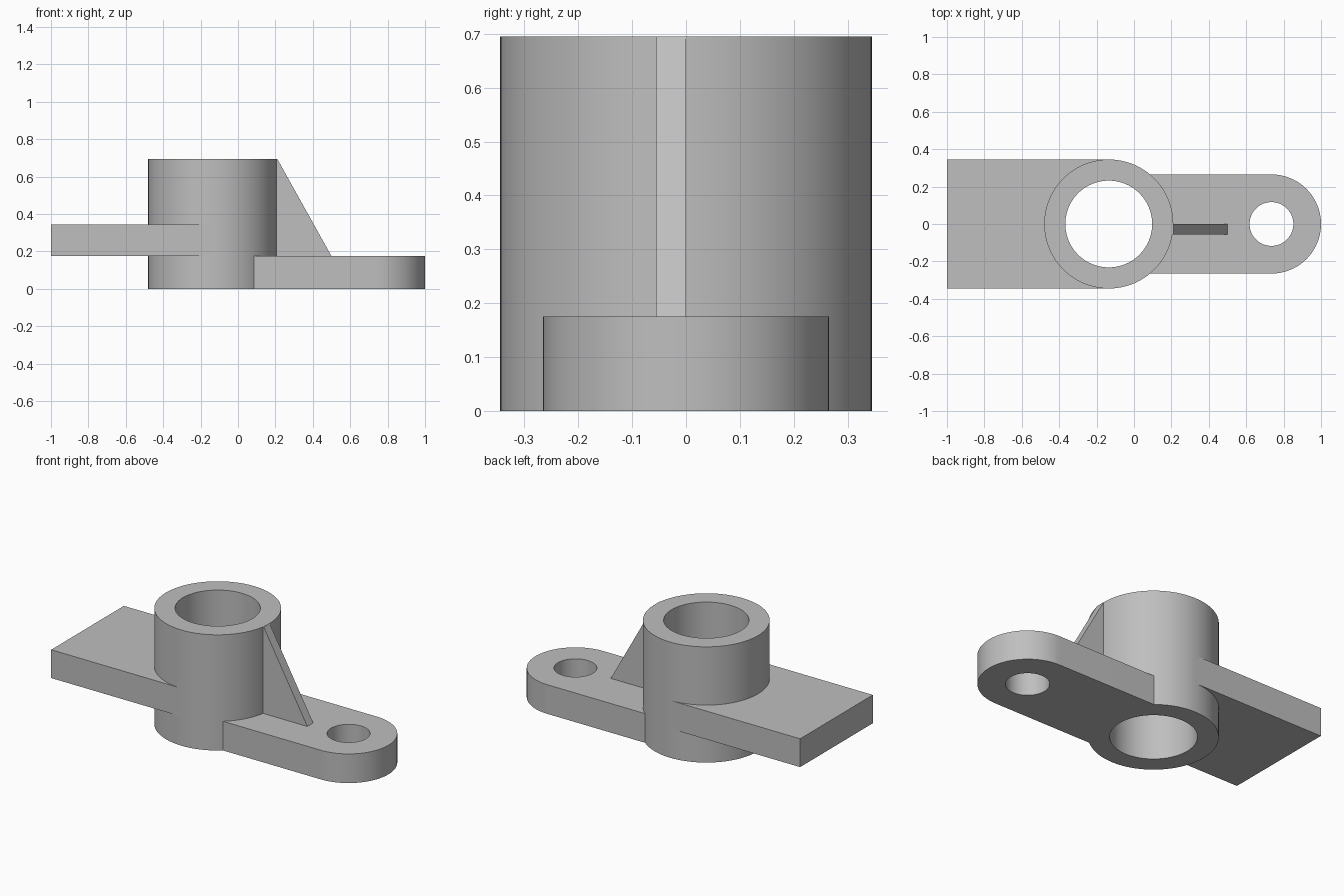
import bpy, bmesh, math
from mathutils import Matrix, Vector

cube = bpy.data.objects.get("Cube")
if cube:
    bpy.data.objects.remove(cube)

GREY = (0.52, 0.52, 0.52, 1)
metal = bpy.data.materials.new("plain grey")
metal.use_nodes = True
metal.diffuse_color = GREY
metal.node_tree.nodes["Principled BSDF"].inputs["Base Color"].default_value = GREY

SLEEVE_X, SLEEVE_R, BORE_R, SLEEVE_H = -0.135, 0.345, 0.232, 0.695
LUG_X, LUG_R, LUG_HOLE_R, LUG_H = 0.735, 0.265, 0.117, 0.175
SEAT_R = SLEEVE_R - 0.012  # attached parts end just inside the sleeve wall


def arc(cx, r, start, end, steps):
    """Points on an arc around (cx, 0), angles in degrees."""
    angles = [math.radians(start + (end - start) * i / steps) for i in range(steps + 1)]
    return [(cx + r * math.cos(a), r * math.sin(a)) for a in angles]


def circle(cx, r):
    return arc(cx, r, 0, 360, 96)[:-1]


def prism(name, loops, z0, z1, matrix=Matrix()):
    """Extrude an outline with optional hole loops between two heights."""
    bm = bmesh.new()
    edges = []
    for loop in loops:
        vs = [bm.verts.new((x, y, z0)) for x, y in loop]
        edges += [bm.edges.new((v, vs[i - 1])) for i, v in enumerate(vs)]
    bmesh.ops.triangle_fill(bm, edges=edges, use_beauty=True, normal=Vector((0, 0, 1)))
    base = bm.faces[:]
    result = bmesh.ops.extrude_face_region(bm, geom=base, use_keep_orig=True)
    top = [g for g in result["geom"] if isinstance(g, bmesh.types.BMVert)]
    bmesh.ops.translate(bm, verts=top, vec=(0, 0, z1 - z0))
    bmesh.ops.transform(bm, matrix=matrix, verts=bm.verts)
    bmesh.ops.recalc_face_normals(bm, faces=bm.faces)
    mesh = bpy.data.meshes.new(name)
    bm.to_mesh(mesh)
    bm.free()
    mesh.materials.append(metal)
    obj = bpy.data.objects.new(name, mesh)
    bpy.context.collection.objects.link(obj)
    return obj


# Upright bored sleeve
sleeve = prism("sleeve", [circle(SLEEVE_X, SLEEVE_R), circle(SLEEVE_X, BORE_R)], 0, SLEEVE_H)

# Flat arm, hollowed where it meets the sleeve
arm_outline = [(SLEEVE_X, SLEEVE_R), (-1, SLEEVE_R), (-1, -SLEEVE_R), (SLEEVE_X, -SLEEVE_R)]
arm_outline += arc(SLEEVE_X, SEAT_R, 270, 90, 48)
arm = prism("flat_arm", [arm_outline], 0.175, 0.345)

# Rounded lug with a bolt hole
seat_angle = math.degrees(math.asin(LUG_R / SEAT_R))
lug_outline = arc(LUG_X, LUG_R, -90, 90, 48) + arc(SLEEVE_X, SEAT_R, seat_angle, -seat_angle, 28)
lug = prism("bolt_lug", [lug_outline, circle(LUG_X, LUG_HOLE_R)], 0, LUG_H)

# Triangular rib between lug and sleeve
rib_outline = [(0.17, LUG_H), (0.5, LUG_H), (0.21, SLEEVE_H), (0.17, SLEEVE_H - 0.002)]
rib = prism("support_rib", [rib_outline], 0, 0.056, Matrix.Rotation(math.pi / 2, 4, "X"))

# Smooth round walls, crisp edges
bpy.ops.object.select_all(action="DESELECT")
for part in (sleeve, arm, lug, rib):
    part.select_set(True)
bpy.context.view_layer.objects.active = sleeve
bpy.ops.object.shade_smooth_by_angle(angle=math.radians(30))
